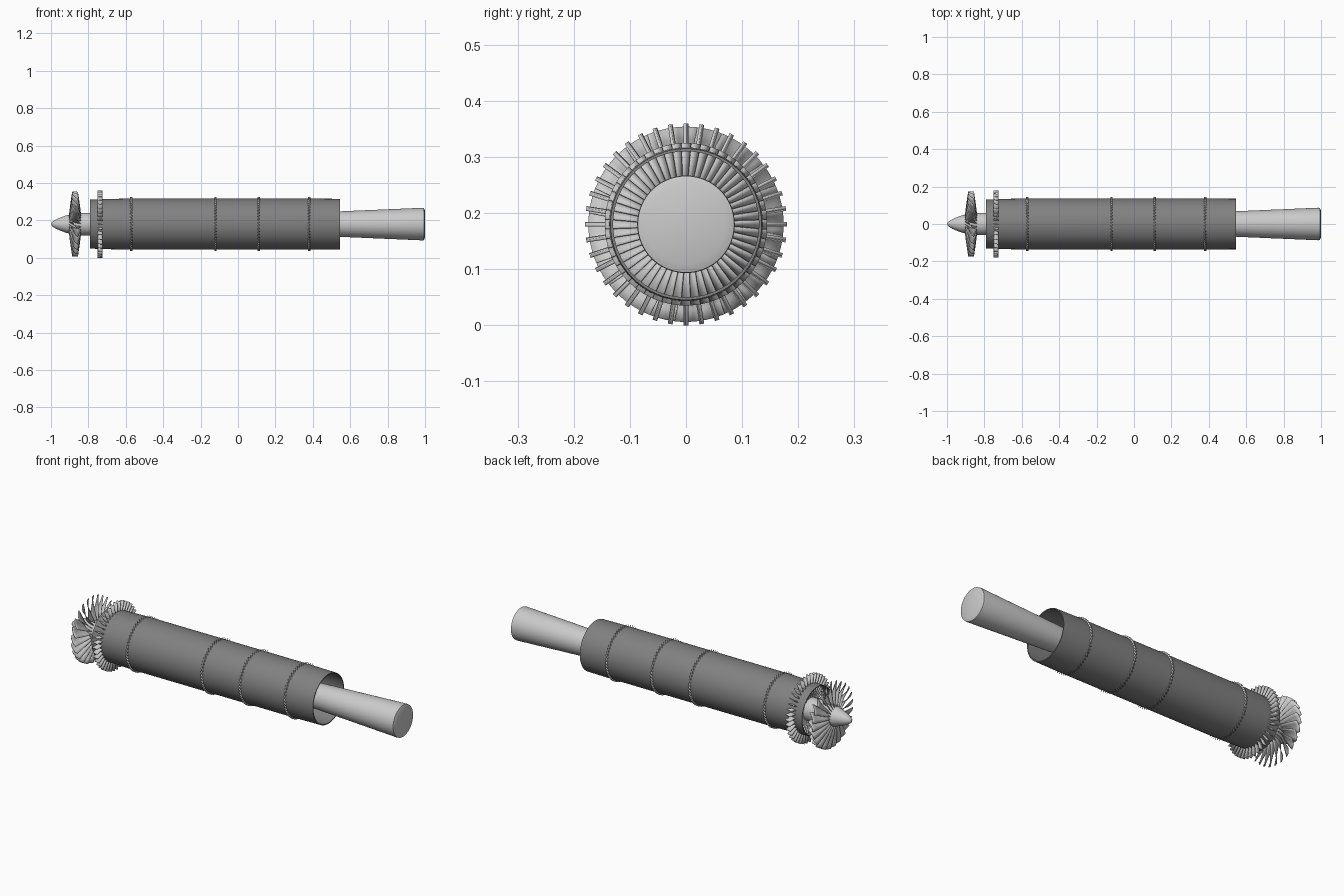
import bpy
import bmesh
from math import sin, cos, pi, radians

cube = bpy.data.objects.get("Cube")
if cube:
    bpy.data.objects.remove(cube, do_unlink=True)

AXIS_Z = 0.18


def material(name, value):
    m = bpy.data.materials.new(name)
    m.use_nodes = True
    colour = (value, value, value, 1)
    m.diffuse_color = colour
    m.node_tree.nodes["Principled BSDF"].inputs["Base Color"].default_value = colour
    return m


light = material("light grey metal", 0.6)
dark = material("dark grey casing", 0.22)


def finish(name, bm, mat, angle):
    mesh = bpy.data.meshes.new(name)
    bmesh.ops.recalc_face_normals(bm, faces=bm.faces)
    bm.to_mesh(mesh)
    bm.free()
    mesh.materials.append(mat)
    ob = bpy.data.objects.new(name, mesh)
    ob.location.z = AXIS_Z
    bpy.context.collection.objects.link(ob)
    bpy.ops.object.select_all(action="DESELECT")
    ob.select_set(True)
    bpy.context.view_layer.objects.active = ob
    bpy.ops.object.shade_smooth_by_angle(angle=radians(angle))
    return ob


def lathe(name, profile, mat, closed=False, sides=64):
    """Turn an (x, radius) profile around the long axis."""
    bm = bmesh.new()
    verts = [bm.verts.new((x, 0, r)) for x, r in profile]
    pairs = list(zip(verts, verts[1:] + verts[:1]))
    edges = [bm.edges.new(p) for p in (pairs if closed else pairs[:-1])]
    bmesh.ops.spin(bm, geom=verts + edges, cent=(0, 0, 0), axis=(1, 0, 0),
                   angle=2 * pi, steps=sides)
    bmesh.ops.remove_doubles(bm, verts=bm.verts, dist=1e-5)
    return finish(name, bm, mat, 35)


def blade_ring(name, count, x, r0, r1, chord0, chord1, pitch0, pitch1,
               thick, mat, camber=0.0, rows=1, cols=1):
    """Ring of twisted blades; pitch is measured from the long axis."""
    bm = bmesh.new()
    for k in range(count):
        a = 2 * pi * k / count + pi / 2
        grid = []
        for i in range(rows + 1):
            t = i / rows
            r = r0 + (r1 - r0) * t
            chord = chord0 + (chord1 - chord0) * t
            p = radians(pitch0 + (pitch1 - pitch0) * t)
            row = []
            for j in range(cols + 1):
                s = j / cols - 0.5
                bow = camber * (0.25 - s * s) * 4
                ax = s * chord * cos(p) - bow * sin(p)
                tan = s * chord * sin(p) + bow * cos(p)
                ang = a + tan / r
                row.append(bm.verts.new((x + ax, r * cos(ang), r * sin(ang))))
            grid.append(row)
        for i in range(rows):
            for j in range(cols):
                bm.faces.new((grid[i][j], grid[i][j + 1],
                              grid[i + 1][j + 1], grid[i + 1][j]))
    ob = finish(name, bm, mat, 30)
    mod = ob.modifiers.new("thickness", "SOLIDIFY")
    mod.thickness = thick
    mod.offset = 0
    return ob


# Pointed nose, central shaft and flared tail
lathe("nose_cone", [(-1, 0), (-0.993, 0.012), (-0.975, 0.024), (-0.95, 0.035),
                    (-0.92, 0.046), (-0.88, 0.056), (-0.84, 0.06), (-0.84, 0)], light)
lathe("shaft", [(-0.84, 0), (-0.84, 0.06), (0.45, 0.064), (0.45, 0)], light)
lathe("tail_pipe", [(0.45, 0), (0.45, 0.064), (0.985, 0.087), (0.994, 0.086),
                    (1.0, 0.07), (1.0, 0)], light)

# Open tubular casing with slightly narrowed ends
lathe("casing", [(-0.79, 0.131), (-0.7, 0.134), (-0.57, 0.137), (0.38, 0.137),
                 (0.545, 0.135), (0.545, 0.13), (-0.57, 0.131), (-0.79, 0.127)],
      dark, closed=True)

# Large twisted fan behind the nose
blade_ring("front_fan", 24, -0.871, 0.045, 0.174, 0.068, 0.058, 18, 60,
           0.002, light, camber=0.006, rows=6, cols=4)

# Straight guide vanes that stand out through the casing
blade_ring("guide_vanes", 40, -0.737, 0.058, 0.18, 0.026, 0.026, 8, 8,
           0.005, light)

# Inner blade stages whose tips show as thin rings
for number, x in enumerate((-0.57, -0.12, 0.11, 0.38), 1):
    blade_ring(f"blade_stage_{number}", 52, x, 0.06, 0.145, 0.014, 0.019, 52, 56,
               0.0025, light)
